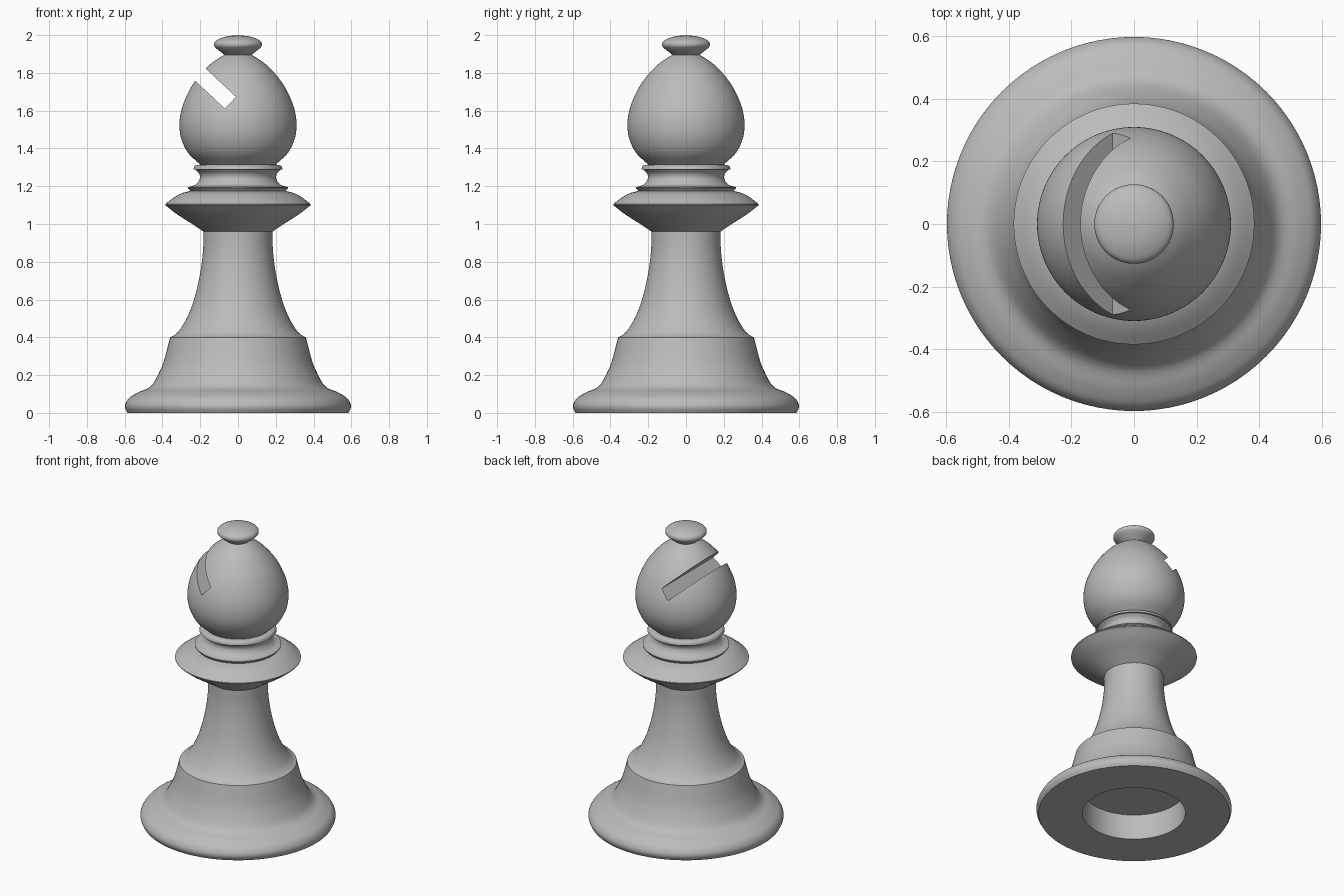
import bpy, bmesh, math
from mathutils import Vector

cube = bpy.data.objects.get("Cube")
if cube:
    bpy.data.objects.remove(cube, do_unlink=True)

SEGMENTS = 96

grey = bpy.data.materials.new("stone grey")
grey.use_nodes = True
color = (0.5, 0.5, 0.5, 1)
grey.diffuse_color = color
grey.node_tree.nodes["Principled BSDF"].inputs["Base Color"].default_value = color


def smooth_curve(points, steps=5):
    """Spline through the (radius, height) points of one moulding."""
    pts = [Vector(p) for p in points]
    if len(pts) < 3:
        return pts
    pts = [2 * pts[0] - pts[1]] + pts + [2 * pts[-1] - pts[-2]]
    out = []
    for a, b, c, d in zip(pts, pts[1:], pts[2:], pts[3:]):
        for i in range(steps):
            t = i / steps
            out.append(0.5 * (2 * b + (c - a) * t + (2 * a - 5 * b + 4 * c - d) * t**2
                              + (3 * b - a - 3 * c + d) * t**3))
    return out + [pts[-2]]


def lathe(name, sections):
    """Turn the joined sections into a closed solid; sections meet in sharp edges."""
    profile = []
    for section in sections:
        for p in smooth_curve(section):
            if not profile or (p - profile[-1]).length > 1e-4:
                profile.append(p)
    bm = bmesh.new()
    verts = [bm.verts.new((max(p.x, 0), 0, p.y)) for p in profile]
    edges = [bm.edges.new(pair) for pair in zip(verts, verts[1:])]
    bmesh.ops.spin(bm, geom=verts + edges, cent=(0, 0, 0), axis=(0, 0, 1),
                   angle=math.tau, steps=SEGMENTS, use_merge=True)
    bmesh.ops.remove_doubles(bm, verts=bm.verts, dist=1e-5)
    bmesh.ops.recalc_face_normals(bm, faces=bm.faces)
    mesh = bpy.data.meshes.new(name)
    bm.to_mesh(mesh)
    bm.free()
    mesh.materials.append(grey)
    obj = bpy.data.objects.new(name, mesh)
    bpy.context.collection.objects.link(obj)
    return obj


# Mouldings from the recess under the foot up to the finial
recess = [[(0, 0.17), (0.315, 0.17)], [(0.315, 0.17), (0.315, 0)], [(0.315, 0), (0.585, 0)]]
foot = [(0.585, 0), (0.597, 0.025), (0.595, 0.05), (0.575, 0.08), (0.53, 0.108),
        (0.46, 0.143), (0.41, 0.23), (0.385, 0.3), (0.36, 0.4)]
shaft = [(0.36, 0.4), (0.335, 0.413), (0.305, 0.445), (0.265, 0.515), (0.23, 0.61),
         (0.2, 0.74), (0.185, 0.86), (0.183, 0.96)]
collar_under = [(0.183, 0.96), (0.25, 1.005), (0.325, 1.053), (0.385, 1.1)]
collar_top = [(0.385, 1.105), (0.34, 1.14), (0.3, 1.162), (0.252, 1.175)]
lip = [(0.252, 1.175), (0.265, 1.19)]
neck = [(0.265, 1.195), (0.225, 1.208), (0.203, 1.238), (0.205, 1.265), (0.225, 1.288)]
ring = [(0.237, 1.288), (0.228, 1.308), (0.2, 1.315)]
head = [(0.2, 1.315), (0.263, 1.375), (0.3, 1.45), (0.31, 1.53), (0.298, 1.61),
        (0.267, 1.69), (0.228, 1.756), (0.17, 1.825), (0.12, 1.866), (0.072, 1.896)]
finial = [(0.072, 1.896), (0.115, 1.93), (0.127, 1.95), (0.115, 1.972), (0.065, 1.992), (0, 2)]

body = lathe("bishop_body", recess + [foot, shaft, collar_under, collar_top, lip,
                                      neck, ring, head, finial])

# Slanted slot cut through the head
length = 0.5
outward = Vector((-0.73, 0, 0.683)).normalized()
center = Vector((-0.04, 0, 1.642)) + outward * length / 2
bpy.ops.mesh.primitive_cube_add(size=1, location=center)
cutter = bpy.context.object
cutter.name = "slot_cutter"
cutter.scale = (length, 1, 0.085)
cutter.rotation_euler.y = math.atan2(-outward.z, outward.x)
cutter.data.materials.append(grey)
cutter.hide_render = True
cutter.hide_set(True)

slot = body.modifiers.new("slot", "BOOLEAN")
slot.operation = "DIFFERENCE"
slot.solver = "EXACT"
slot.object = cutter

# Apply the cut, then shade smooth with sharp moulding edges
bpy.ops.object.select_all(action="DESELECT")
body.select_set(True)
bpy.context.view_layer.objects.active = body
bpy.ops.object.modifier_apply(modifier=slot.name)
bpy.data.objects.remove(cutter, do_unlink=True)
bpy.ops.object.shade_smooth_by_angle(angle=math.radians(35))
